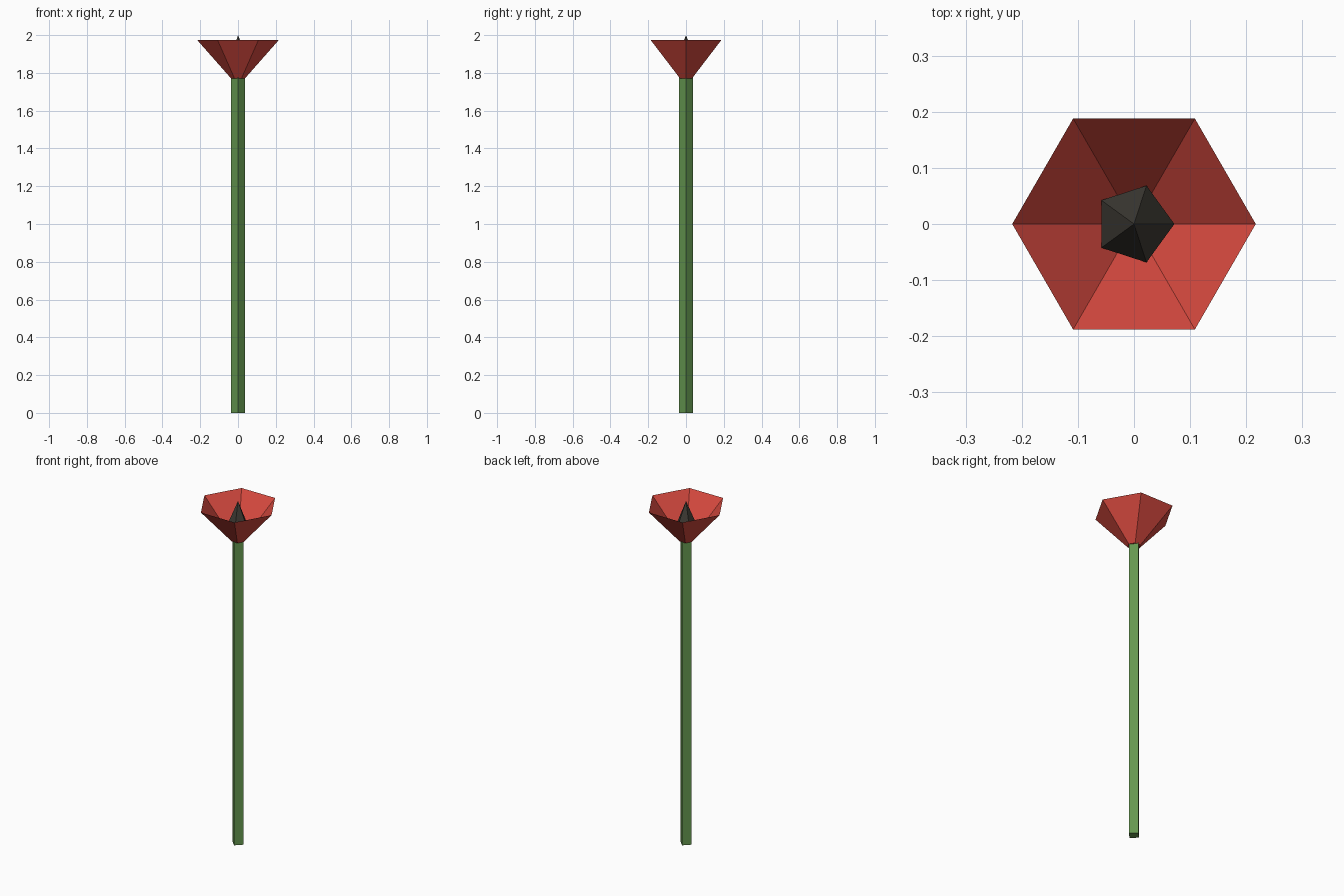
import bpy
import bmesh
from math import cos, sin, tau

cube = bpy.data.objects.get("Cube")
if cube:
    bpy.data.objects.remove(cube, do_unlink=True)


def make_material(name, rgb):
    mat = bpy.data.materials.new(name)
    mat.use_nodes = True
    colour = (*rgb, 1.0)
    mat.diffuse_color = colour
    mat.node_tree.nodes["Principled BSDF"].inputs["Base Color"].default_value = colour
    return mat


def make_prism(name, sides, bottom, top, mat, open_top=False):
    """Flat-sided solid between two (radius, z) rings; a zero top radius makes a point."""
    bm = bmesh.new()

    def ring(radius, z):
        return [bm.verts.new((radius * cos(tau * i / sides), radius * sin(tau * i / sides), z))
                for i in range(sides)]

    low = ring(*bottom)
    bm.faces.new(low[::-1])
    if top[0] == 0:
        tip = bm.verts.new((0, 0, top[1]))
        for i in range(sides):
            bm.faces.new((low[i], low[(i + 1) % sides], tip))
    else:
        high = ring(*top)
        for i in range(sides):
            j = (i + 1) % sides
            bm.faces.new((low[i], low[j], high[j], high[i]))
        if not open_top:
            bm.faces.new(high)
    mesh = bpy.data.meshes.new(name)
    bm.to_mesh(mesh)
    bm.free()
    mesh.materials.append(mat)
    obj = bpy.data.objects.new(name, mesh)
    bpy.context.collection.objects.link(obj)
    return obj


green = make_material("stem green", (0.13, 0.31, 0.08))
red = make_material("petal red", (0.68, 0.068, 0.05))
dark = make_material("centre charcoal", (0.05, 0.045, 0.036))

# Square stem, open six-sided petal cup, five-sided pointed centre
make_prism("stem", 4, (0.036, 0), (0.036, 1.78), green)
make_prism("petal_cup", 6, (0.036, 1.77), (0.217, 1.975), red, open_top=True)
make_prism("flower_centre", 5, (0.072, 1.825), (0, 2.0), dark)
